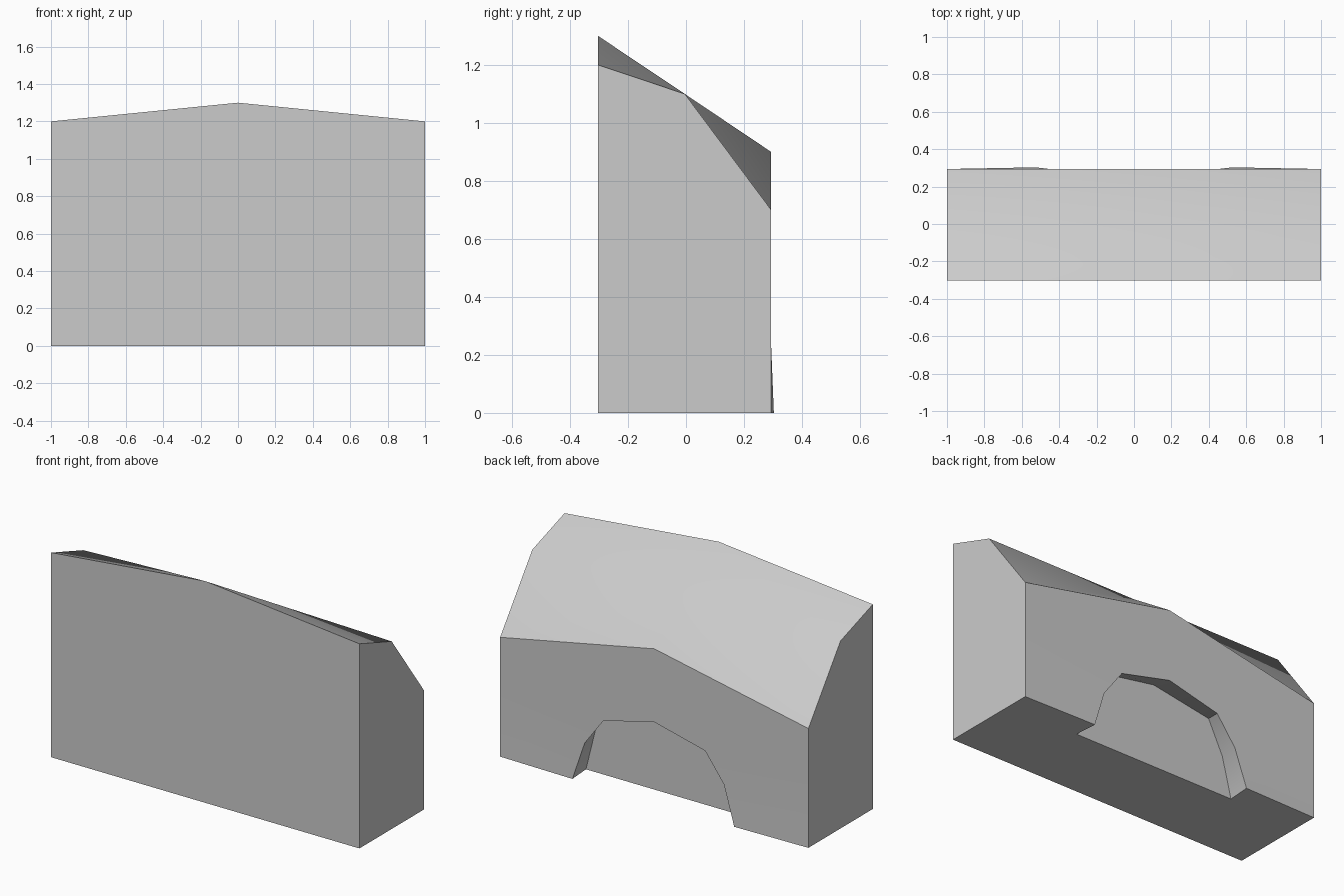
import bpy, bmesh

if "Cube" in bpy.data.objects:
    bpy.data.objects.remove(bpy.data.objects["Cube"])

FRONT, MID, BACK, WALL = -0.303, -0.004, 0.294, 0.163

# Half of the block (x >= 0) as named profile strips
front = [(0, FRONT, 0), (1, FRONT, 0), (1, FRONT, 1.2), (0, FRONT, 1.3)]
ridge = [(1, MID, 1.1), (0, MID, 1.1)]
rear_top = [(1, BACK, 0.7), (0, BACK, 0.9)]
rear_side = [(1, BACK, 0), (1, BACK, 0.225), (1, BACK, 0.45)]
rear_mid = (0, BACK, 0.68)
arch_rim = [(0.525, 0.303, 0), (0.452, BACK, 0.225), (0.33, BACK, 0.39), (0, BACK, 0.47)]
arch_in = [(0.535, WALL, 0), (0.475, WALL, 0.24), (0.38, WALL, 0.435), (0, WALL, 0.5)]
wall_foot = (0, WALL, 0)

bm = bmesh.new()
cache = {}


def face(*pts):
    bm.faces.new([cache.setdefault(p, bm.verts.new(p)) if p not in cache else cache[p]
                  for p in pts])


# Front, sloping top and end
face(*front)
face(front[3], front[2], ridge[0], ridge[1])
face(ridge[1], ridge[0], rear_top[0], rear_top[1])
face(front[1], *rear_side, rear_top[0], ridge[0], front[2])

# Back panel around the arch
face(arch_rim[0], arch_rim[1], rear_side[1], rear_side[0])
face(arch_rim[1], arch_rim[2], rear_side[2], rear_side[1])
face(arch_rim[2], arch_rim[3], rear_mid, rear_side[2])
face(rear_mid, rear_top[1], rear_top[0], rear_side[2])

# Arch recess: soffit strip and inner wall
for i in range(3):
    face(arch_rim[i], arch_in[i], arch_in[i + 1], arch_rim[i + 1])
face(wall_foot, *arch_in)

# Underside
face(front[0], wall_foot, arch_in[0], front[1])
face(front[1], arch_in[0], arch_rim[0], rear_side[0])

bmesh.ops.recalc_face_normals(bm, faces=bm.faces)
# Open half shell: make sure normals face outward
bm.normal_update()
if next(f for f in bm.faces if all(v.co.y == bm.verts[:][0].co.y for v in f.verts)).normal.y > 0:
    bmesh.ops.reverse_faces(bm, faces=bm.faces)

# Mirror to the full arched block
mirrored = bmesh.ops.duplicate(bm, geom=bm.verts[:] + bm.edges[:] + bm.faces[:])["geom"]
for v in mirrored:
    if isinstance(v, bmesh.types.BMVert):
        v.co.x = -v.co.x
bmesh.ops.reverse_faces(bm, faces=[f for f in mirrored if isinstance(f, bmesh.types.BMFace)])
bmesh.ops.remove_doubles(bm, verts=bm.verts, dist=1e-5)
bmesh.ops.recalc_face_normals(bm, faces=bm.faces)

mesh = bpy.data.meshes.new("arched_block")
bm.to_mesh(mesh)
bm.free()
block = bpy.data.objects.new("arched_block", mesh)
bpy.context.collection.objects.link(block)
bpy.context.view_layer.objects.active = block
block.select_set(True)
bpy.ops.object.shade_smooth_by_angle()
